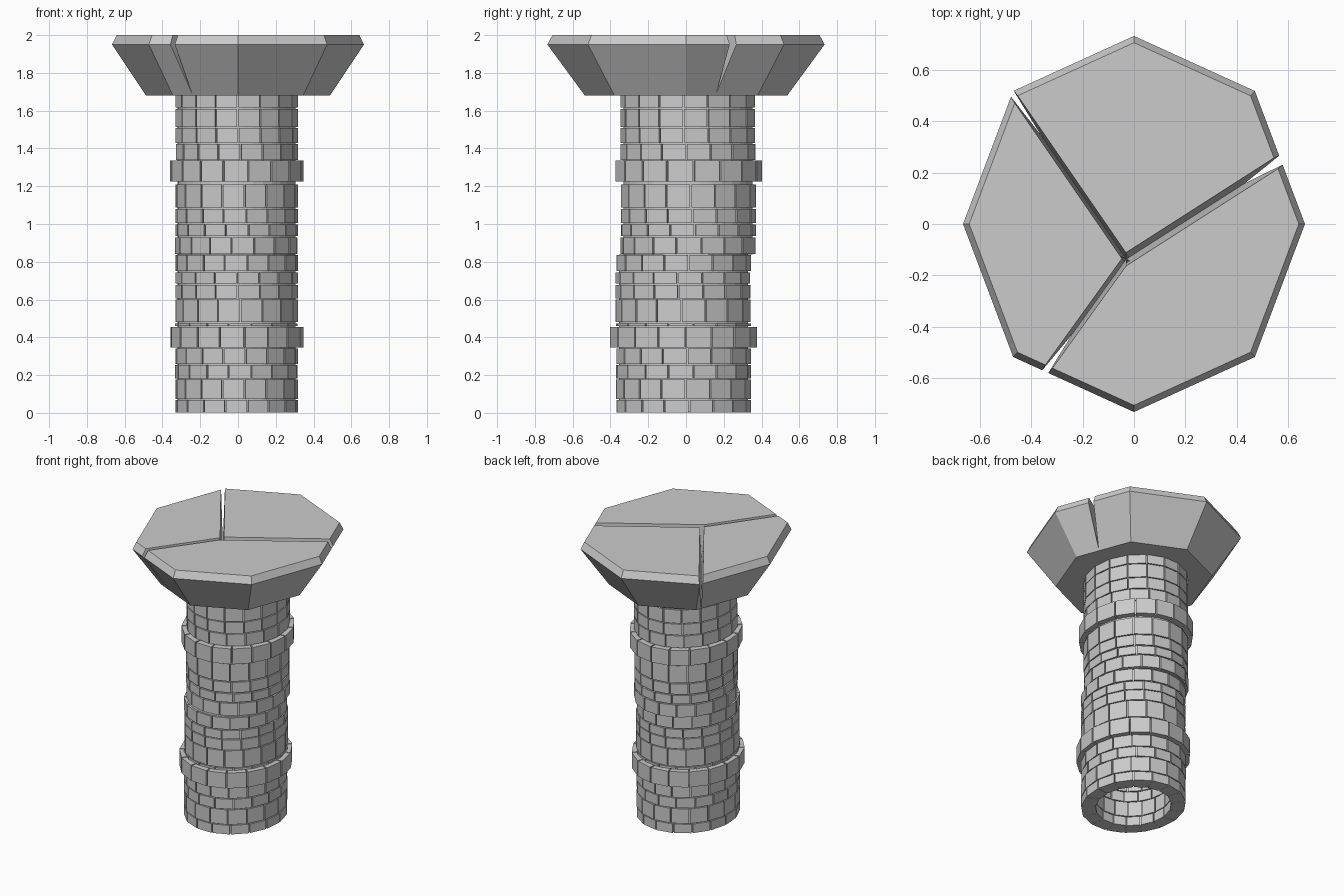
import bpy, bmesh, math, random
from mathutils import Vector

if "Cube" in bpy.data.objects:
    bpy.data.objects.remove(bpy.data.objects["Cube"])

random.seed(4)
YS = 1.1  # plan is slightly longer in y than in x


def make(name, bm):
    bmesh.ops.recalc_face_normals(bm, faces=bm.faces[:])
    me = bpy.data.meshes.new(name)
    bm.to_mesh(me)
    bm.free()
    ob = bpy.data.objects.new(name, me)
    bpy.context.collection.objects.link(ob)
    return ob


def pt(r, a, z, cy=0.0, cx=0.0):
    return (cx + r * math.cos(a), cy + r * YS * math.sin(a), z)


def box(bm, corners):
    # corners: four bottom points, then the four above them
    v = [bm.verts.new(c) for c in corners]
    for f in ((0, 1, 2, 3), (4, 5, 6, 7), (0, 1, 5, 4),
              (1, 2, 6, 5), (2, 3, 7, 6), (3, 0, 4, 7)):
        bm.faces.new([v[i] for i in f])


# Octagonal cap: stacked rings
bm = bmesh.new()
rings = [[bm.verts.new(pt(r, i * math.pi / 4, z)) for i in range(8)]
         for r, z in ((0.487, 1.68), (0.667, 1.95), (0.643, 2.0))]
bm.faces.new(rings[0])
bm.faces.new(rings[2])
for lo, hi in zip(rings, rings[1:]):
    for i in range(8):
        j = (i + 1) % 8
        bm.faces.new((lo[i], lo[j], hi[j], hi[i]))
cap = make("cracked_cap", bm)

# V-shaped cracks radiating from one point, cut out of the cap
centre = Vector((-0.03, -0.137))
for k, (x, y, w) in enumerate(((-0.478, 0.513, 0.026), (0.57, 0.247, 0.044),
                               (-0.347, -0.577, 0.03))):
    d = (Vector((x, y)) - centre).normalized()
    n = Vector((-d.y, d.x))
    bm = bmesh.new()
    ends = []
    for p in (centre - d * 0.012, centre + d * 1.2):
        l, r = p + n * w / 2, p - n * w / 2
        ends.append([bm.verts.new((l.x, l.y, 2.001)), bm.verts.new((r.x, r.y, 2.001)),
                     bm.verts.new((p.x, p.y, 1.69))])
    a, b = ends
    bm.faces.new(a)
    bm.faces.new(b)
    for i in range(3):
        j = (i + 1) % 3
        bm.faces.new((a[i], a[j], b[j], b[i]))
    cutter = make("crack_cutter_%d" % k, bm)
    cutter.hide_render = True
    cutter.hide_set(True)
    m = cap.modifiers.new("crack", 'BOOLEAN')
    m.operation = 'DIFFERENCE'
    m.solver = 'EXACT'
    m.object = cutter

# Brick courses: bottom and top heights
ROWS = [(0.003, .067), (.073, .177), (.183, .253), (.259, .342), (.346, .456),
        (.46, .474), (.48, .6), (.606, .678), (.684, .744), (.752, .836),
        (.842, .929), (.937, .997), (1.006, 1.08), (1.087, 1.21), (1.225, 1.335),
        (1.34, 1.424), (1.43, 1.508), (1.514, 1.61), (1.616, 1.679)]
BANDS = (4, 14)
CX, SHIFT_Z = -0.007, 0.839


def lean(z):
    return -0.014 if z < SHIFT_Z else 0.011


N = 17
for k, (z0, z1) in enumerate(ROWS):
    ro = 0.355 if k in BANDS else 0.326
    ri, cy = 0.236, lean(z0)
    start = random.uniform(0, 2 * math.pi / N)
    step, gap = 2 * math.pi / N, 0.012
    bm = bmesh.new()
    for i in range(N):
        a0, a1 = start + i * step + gap, start + (i + 1) * step - gap
        plan = ((ri, a0), (ro, a0), (ro, a1), (ri, a1))
        box(bm, [pt(r, a, z, cy, CX) for z in (z0, z1) for r, a in plan])
    make("band_course_%d" % k if k in BANDS else "brick_course_%d" % k, bm)

# Recessed mortar tube, in two parts that follow the shift of the shaft
for name, z0, z1 in (("lower_mortar", 0.004, SHIFT_Z), ("upper_mortar", SHIFT_Z, 1.68)):
    bm = bmesh.new()
    cy, M = lean(z0), 34
    for i in range(M):
        j = (i + 1) % M
        a0, a1 = i * 2 * math.pi / M, j * 2 * math.pi / M
        q = [[bm.verts.new(pt(r, a, z, cy, CX)) for a in (a0, a1)]
             for r, z in ((0.247, z0), (0.312, z0), (0.312, z1), (0.247, z1))]
        for s in range(4):
            u, v = q[s], q[(s + 1) % 4]
            bm.faces.new((u[0], u[1], v[1], v[0]))
    bmesh.ops.remove_doubles(bm, verts=bm.verts[:], dist=1e-5)
    make(name, bm)
